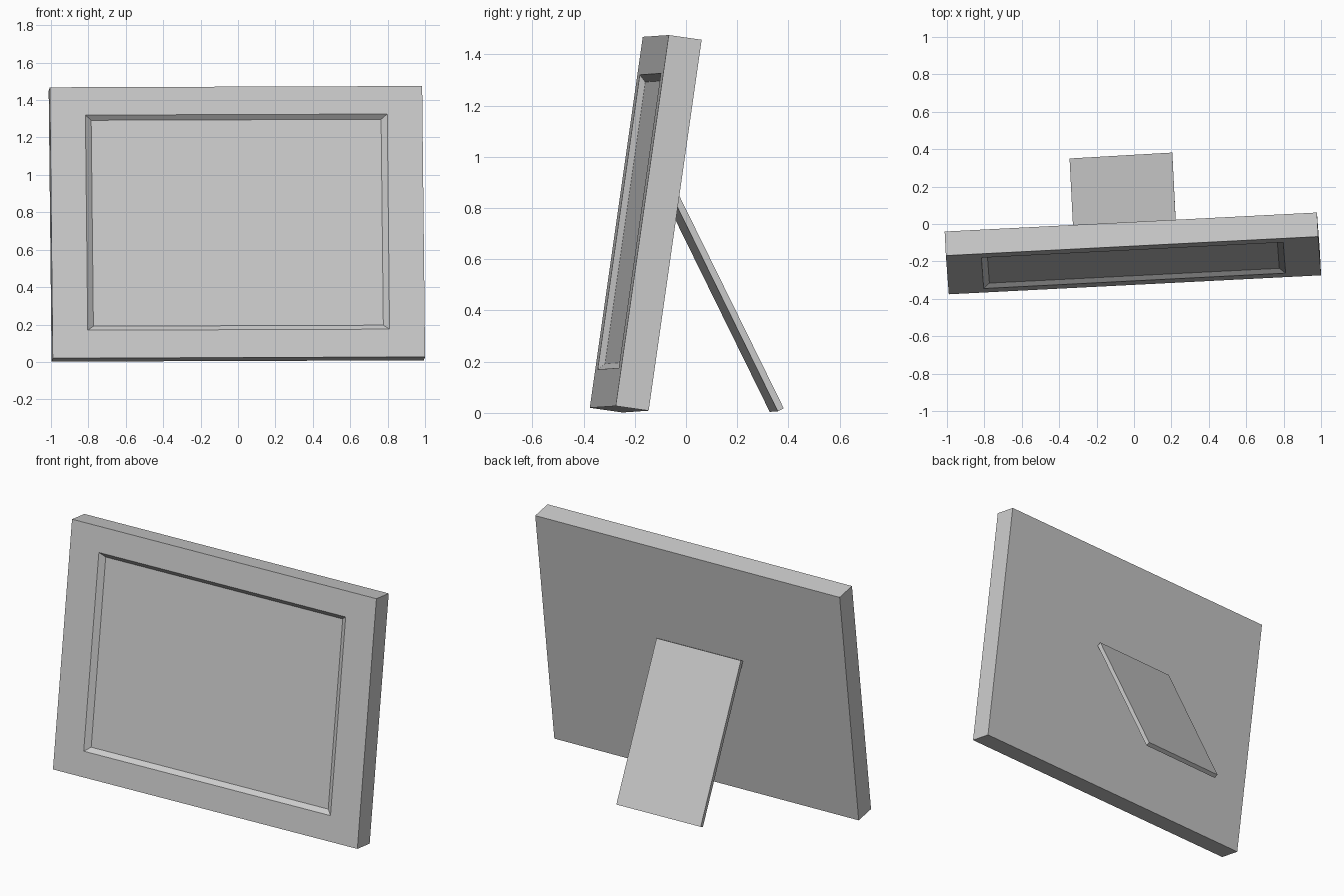
import bpy
import bmesh
from math import radians
from mathutils import Matrix

default = bpy.data.objects.get("Cube")
if default:
    bpy.data.objects.remove(default, do_unlink=True)

grey = bpy.data.materials.new("light_grey")
grey.use_nodes = True
colour = (0.6, 0.6, 0.6, 1.0)
grey.diffuse_color = colour
grey.node_tree.nodes["Principled BSDF"].inputs["Base Color"].default_value = colour


def box(bm, size, centre):
    bmesh.ops.create_cube(bm, size=1, matrix=Matrix.Translation(centre) @ Matrix.Diagonal((*size, 1)))


def finish(bm, name, location, degrees):
    bmesh.ops.recalc_face_normals(bm, faces=bm.faces)
    mesh = bpy.data.meshes.new(name)
    bm.to_mesh(mesh)
    bm.free()
    mesh.materials.append(grey)
    ob = bpy.data.objects.new(name, mesh)
    ob.location = location
    ob.rotation_euler = [radians(a) for a in degrees]
    bpy.context.collection.objects.link(ob)


def inset_to(bm, face, half_width, half_height, mid, depth):
    """Inset a front face to a given rectangle, pushed back to a depth."""
    bmesh.ops.inset_region(bm, faces=[face], thickness=0.01)
    for v in face.verts:
        v.co.x = half_width if v.co.x > 0 else -half_width
        v.co.z = mid + (half_height if v.co.z > mid else -half_height)
        v.co.y = depth


# Picture frame: leaning slab with a bevelled recess in the front
width, thick, height = 1.993, 0.13, 1.463
mid = height / 2
bm = bmesh.new()
box(bm, (width, thick, height), (0, thick / 2, mid))
bm.normal_update()
front = min(bm.faces, key=lambda f: f.calc_center_median().y)
inset_to(bm, front, 0.808, 0.581, mid, 0)
inset_to(bm, front, 0.776, 0.556, mid, 0.024)
finish(bm, "picture_frame", (0.005, -0.325, 0.0235), (-8.15, -0.2, 2.92))

# Back stand: thin plate sloping up into the back of the frame
bm = bmesh.new()
box(bm, (0.55, 0.026, 0.95), (0, -0.013, 0.475))
finish(bm, "back_stand", (-0.07, 0.366, 0.0165), (26.2, -0.2, 3.3))
